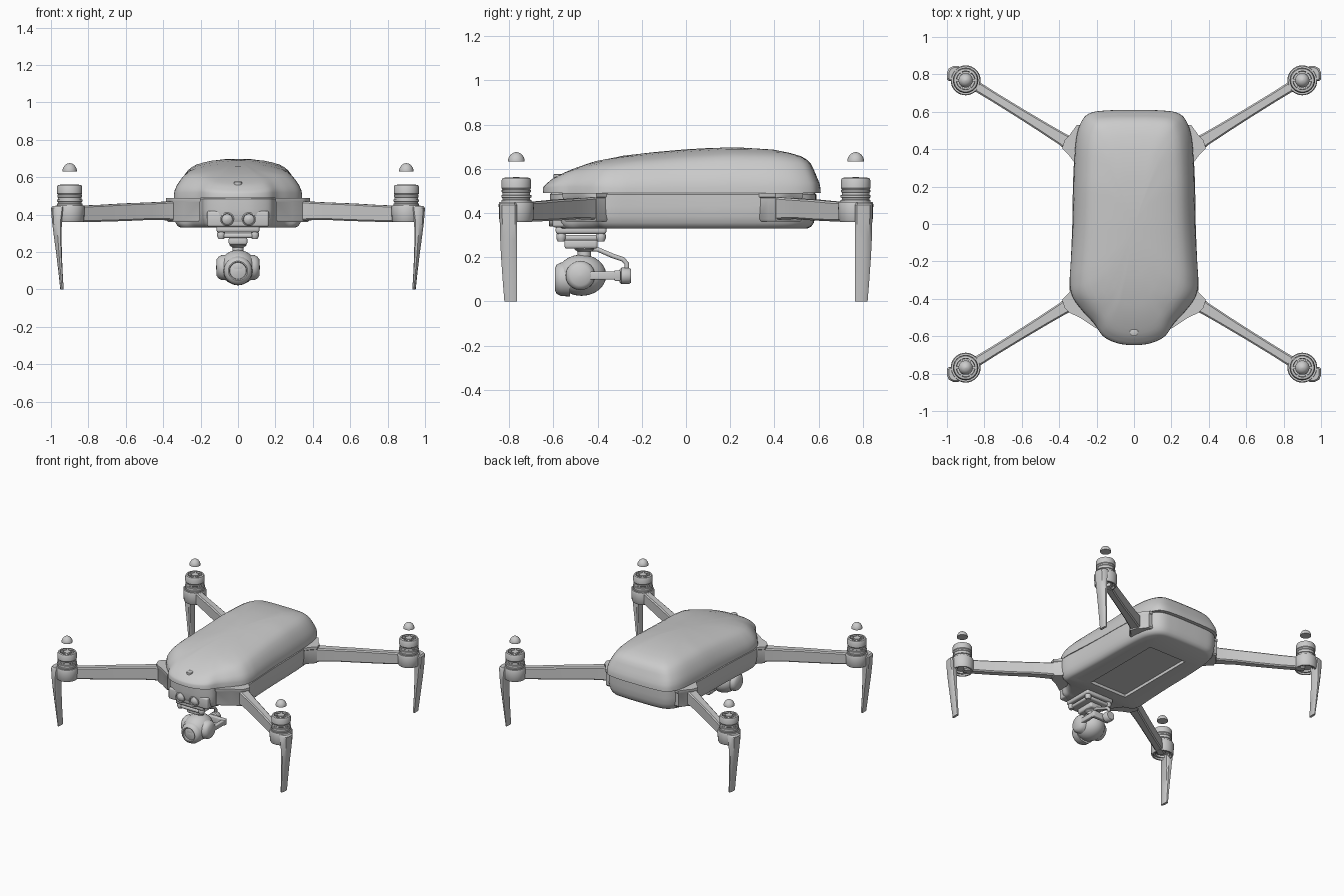
import bpy, bmesh, math
from math import sin, cos, pi
from mathutils import Vector, Matrix

if "Cube" in bpy.data.objects:
    bpy.data.objects.remove(bpy.data.objects["Cube"])


def finish(name, bm):
    bmesh.ops.recalc_face_normals(bm, faces=bm.faces[:])
    me = bpy.data.meshes.new(name)
    bm.to_mesh(me)
    bm.free()
    ob = bpy.data.objects.new(name, me)
    bpy.context.collection.objects.link(ob)
    return ob


def loft(name, rings):
    """Skin closed rings of equal length and cap both ends."""
    bm = bmesh.new()
    vs = [[bm.verts.new(p) for p in r] for r in rings]
    n = len(vs[0])
    for a, b in zip(vs, vs[1:]):
        for i in range(n):
            j = (i + 1) % n
            bm.faces.new((a[i], a[j], b[j], b[i]))
    bm.faces.new(vs[0])
    bm.faces.new(vs[-1])
    return finish(name, bm)


def lathe(name, prof, loc, axis='Z', n=32):
    """Revolve (radius, height) pairs around an axis."""
    rot = Vector((0, 0, 1)).rotation_difference(
        {'Z': Vector((0, 0, 1)), 'X': Vector((1, 0, 0)), 'Y': Vector((0, 1, 0))}[axis])
    rings = [[Vector(loc) + rot @ Vector((max(r, .0005) * cos(2 * pi * i / n),
              max(r, .0005) * sin(2 * pi * i / n), h)) for i in range(n)] for r, h in prof]
    return loft(name, rings)


def box(name, x0, x1, y0, y1, z0, z1, bevel=0.0, turn=0.0):
    bm = bmesh.new()
    bmesh.ops.create_cube(bm, size=1)
    bmesh.ops.scale(bm, vec=(x1 - x0, y1 - y0, z1 - z0), verts=bm.verts)
    if bevel:
        bmesh.ops.bevel(bm, geom=bm.edges[:], offset=bevel, segments=3, profile=.5, affect='EDGES')
    bmesh.ops.rotate(bm, matrix=Matrix.Rotation(turn, 3, 'Z'), verts=bm.verts)
    bmesh.ops.translate(bm, vec=((x0 + x1) / 2, (y0 + y1) / 2, (z0 + z1) / 2), verts=bm.verts)
    return finish(name, bm)


def interp(t, pts):
    for (a, u), (b, v) in zip(pts, pts[1:]):
        if t <= b:
            return u + (v - u) * max(0, (t - a) / (b - a))
    return pts[-1][1]


def outline(half, steps=5):
    """Smooth closed outline from right-hand points running back to front."""
    pts = half + [(-x, y) for x, y in reversed(half) if x > 0]
    pts = [Vector(p) for p in pts]
    pts = [p for i, p in enumerate(pts) if (p - pts[i - 1]).length > 1e-6]
    # the first point (back centre) is its own mirror
    n, out = len(pts), []
    for i in range(n):
        a, b, c, d = (pts[(i + k) % n] for k in (-1, 0, 1, 2))
        for s in range(steps):
            t = s / steps
            out.append(.5 * (2 * b + (c - a) * t + (2 * a - 5 * b + 4 * c - d) * t * t
                             + (3 * b - a - 3 * c + d) * t ** 3))
    return out


# Upper shell: concentric rings rising to a sloping roof line
plan = outline([(0, .61), (.13, .608), (.23, .595), (.28, .55), (.31, .45), (.322, .25), (.327, 0),
                (.338, -.2), (.343, -.31), (.328, -.39), (.275, -.465), (.215, -.53),
                (.165, -.6), (.09, -.637), (0, -.648)])
roof = [(-.65, .55), (-.58, .58), (-.5, .612), (-.4, .643), (-.3, .66), (-.2, .671), (0, .688),
        (.2, .70), (.4, .697), (.6, .682)]
levels = [(1, 1, 0), (.997, .998, .12), (.985, .99, .24), (.955, .972, .38), (.90, .95, .55),
          (.84, .93, .68), (.78, .90, .77), (.70, .86, .84), (.58, .78, .9), (.43, .66, .95),
          (.25, .42, .985), (.1, .18, .998), (.02, .03, 1)]
rings = []
for sx, sy, f in levels:
    ring = []
    for p in plan:
        y = -.02 + (p.y + .02) * sy
        power = interp(y, [(-.65, .45), (-.3, 1), (1, 1)])
        ring.append((p.x * sx, y, .49 + (interp(y, roof) - .49) * f ** power))
    rings.append(ring)
loft("upper_shell", rings)
lathe("nose_button", [(.022, -.012), (.022, .006), (.016, .009), (0, .009)], (0, -.578, .568))

# Lower body with narrower chin
low = outline([(0, .59), (.13, .588), (.22, .577), (.275, .535), (.31, .45), (.325, .25), (.33, 0),
               (.338, -.2), (.345, -.34), (.325, -.395), (.26, -.42), (.20, -.5),
               (.175, -.57), (.09, -.61), (0, -.615)])
body = loft("lower_body", [[(p.x * s, -.02 + (p.y + .02) * (1 + (s - 1) * .55), z) for p in low]
            for s, z in [(.95, .50), (1, .484), (1, .43), (.99, .385), (.965, .355), (.93, .338), (.88, .33)]])

# Recessed battery bay on the underside
cutter = box("bay_cutter", -.155, .155, -.28, .36, .30, .352)
cutter.hide_render = True
mod = body.modifiers.new("bay", 'BOOLEAN')
mod.object, mod.operation, mod.solver = cutter, 'DIFFERENCE', 'EXACT'
bpy.context.view_layer.objects.active = body
bpy.ops.object.modifier_apply(modifier="bay")
bpy.data.objects.remove(cutter)

for sx in (-1, 1):
    for sy in (-1, 1):
        side = ("front_" if sy < 0 else "back_") + ("left" if sx < 0 else "right")
        mx, my = .9 * sx, .768 * sy

        # Hub where the arm meets the body
        hub = [(.22, .30), (.32, .33), (.35, .37), (.385, .405), (.37, .45), (.345, .475), (.305, .53), (.2, .53)]
        if sy < 0:
            hub[-2:] = [(.29, .50), (.2, .56)]
        loft(side + "_hub", [[(sx * (.3 + (x - .3) * k), sy * (.43 + (y - .43) * k), z) for x, y in hub]
                             for k, z in [(.88, .362), (.96, .372), (.96, .468), (1, .472), (1, .49)]])

        # Arm: chamfered box sections from hub to motor
        a, b = Vector((.30, .402)), Vector((.89, .766))
        d = (b - a).normalized()
        nrm = Vector((-d.y, d.x))
        secs = []
        for t, w, z0, z1 in [(0, .05, .368, .472), (.13, .034, .37, .47), (.3, .03, .372, .465),
                             (.52, .027, .366, .46), (.75, .026, .362, .452), (1, .028, .362, .446)]:
            c, h = a.lerp(b, t), .008
            sec = [(-w, z0 + h), (-w + h, z0), (w - h, z0), (w, z0 + h),
                   (w, z1 - h), (w - h, z1), (-w + h, z1), (-w, z1 - h)]
            secs.append([(sx * (c.x + nrm.x * u), sy * (c.y + nrm.y * u), z) for u, z in sec])
        loft(side + "_arm", secs)

        # Motor pod, winding collar, bell with spokes
        lathe(side + "_motor_pod", [(0, .385), (.045, .385), (.048, .372), (.06, .372), (.062, .36),
              (.072, .36), (.077, .368), (.08, .44), (.076, .45), (0, .45)], (mx, my, 0))
        lathe(side + "_motor_collar", [(0, .445), (.068, .445), (.068, .458), (.063, .46), (.063, .468),
              (.068, .47), (.068, .48), (.063, .482), (.063, .492), (.066, .495), (.066, .505), (0, .505)],
              (mx, my, 0))
        lathe(side + "_motor_bell", [(0, .508), (.062, .505), (.067, .512), (.067, .548), (.062, .558),
              (.05, .56), (.048, .53), (.026, .53), (.025, .56), (.012, .562), (0, .562)], (mx, my, 0))
        for k in range(6):
            an = k * pi / 3
            cx, cy = mx + .038 * cos(an), my + .038 * sin(an)
            box(side + "_motor_spoke", cx - .016, cx + .016, cy - .006, cy + .006, .53, .557, 0, an)

        # Floating propeller cap
        lathe(side + "_propeller_cap", [(0, .632), (.038, .632), (.038, .64), (.034, .652), (.026, .664),
              (.015, .672), (0, .676)], (mx, my, 0))

        # Landing leg: tapering curved blade
        legs = []
        for z, x0, x1, y0, y1 in [(.446, .93, .99, .77, .838), (.435, .93, 1, .765, .845),
                                  (.36, .942, .994, .765, .843), (.28, .943, .984, .765, .841),
                                  (.2, .942, .973, .765, .837), (.1, .938, .961, .765, .83),
                                  (0, .932, .95, .765, .822)]:
            w, h = (x1 - x0), (y1 - y0)
            legs.append([(sx * (x0 + u * w), sy * (y0 + v * h), z) for u, v in
                         [(0, .1), (.2, 0), (.85, 0), (1, .12), (1, .55), (.85, .85), (.5, 1), (.15, 1), (0, .85)]])
        loft(side + "_leg", legs)

# Forward sensor block with two eyes
box("sensor_block", -.165, .165, -.605, -.45, .335, .42, .012)
for s in (-1, 1):
    lathe("sensor_eye", [(0, .03), (.037, .03), (.037, -.012), (.031, -.016), (.028, -.008),
                         (.02, -.014), (0, -.018)], (.058 * s, -.605, .375), 'Y', 24)

# Gimbal mount: damper plates and yaw motor
box("damper_plate_upper", -.115, .115, -.59, -.36, .305, .34, .012)
box("damper_plate_lower", -.10, .10, -.58, -.37, .275, .3, .01)
for s in (-1, 1):
    for y in (-.565, -.385):
        lathe("damper", [(.015, .27), (.022, .285), (.022, .3), (.015, .315)], (.09 * s, y, 0), n=16)
box("yaw_housing", -.05, .05, -.55, -.4, .238, .28, .012)
lathe("yaw_motor", [(.03, .2), (.03, .225), (.045, .235), (.045, .25)], (0, -.46, 0), n=24)

# Camera ball, side discs and lens
bm = bmesh.new()
bmesh.ops.create_uvsphere(bm, u_segments=32, v_segments=20, radius=1)
bmesh.ops.scale(bm, vec=(.098, .112, .093), verts=bm.verts)
bmesh.ops.translate(bm, vec=(0, -.473, .118), verts=bm.verts)
finish("camera_ball", bm)
for s in (-1, 1):
    lathe("camera_side_disc", [(.068, .04 * s), (.066, .09 * s), (.058, .104 * s), (.045, .114 * s),
                               (0, .117 * s)], (0, -.478, .117), 'X')
lathe("camera_lens", [(.078, .06), (.076, .02), (.066, 0), (.052, -.008), (.046, -.006), (.044, .008),
                      (.03, .004), (0, 0)], (0, -.585, .1), 'Y')

# Gimbal yoke: side bar, roll motor and curved strut
box("gimbal_side_bar", .085, .112, -.45, -.295, .098, .135, .006)
box("gimbal_cross_bar", -.03, .112, -.325, -.295, .092, .14, .006)
lathe("roll_motor", [(0, -.3), (.03, -.3), (.037, -.292), (.037, -.258), (.03, -.248), (0, -.248)],
      (0, 0, .115), 'Y', 24)
cu = bpy.data.curves.new("gimbal_strut", 'CURVE')
cu.dimensions, cu.bevel_depth, cu.bevel_resolution, cu.use_fill_caps = '3D', .011, 3, True
path = [(0, -.45, .238), (0, -.40, .235), (0, -.33, .205), (0, -.285, .19), (0, -.268, .17), (0, -.268, .13)]
sp = cu.splines.new('POLY')
sp.points.add(len(path) - 1)
for pt, co in zip(sp.points, path):
    pt.co = (*co, 1)
bpy.context.collection.objects.link(bpy.data.objects.new("gimbal_strut", cu))

# Smooth shading with sharp edges kept
bpy.ops.object.select_all(action='DESELECT')
for ob in bpy.context.scene.objects:
    if ob.type == 'MESH':
        ob.select_set(True)
        bpy.context.view_layer.objects.active = ob
bpy.ops.object.shade_smooth_by_angle(angle=math.radians(35))
